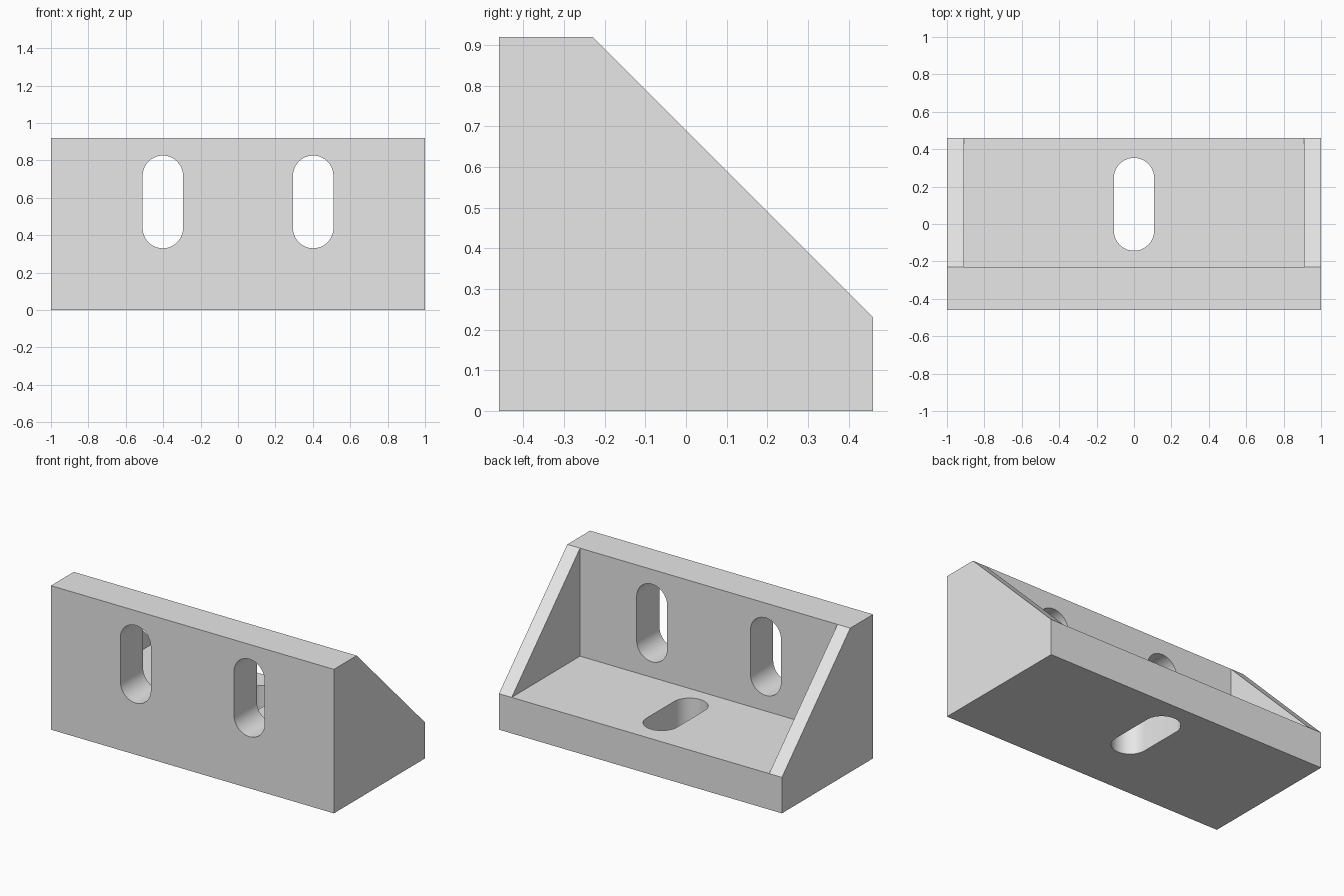
import bpy, bmesh
from math import sin, cos, pi
from mathutils import Vector

default = bpy.data.objects.get("Cube")
if default:
    bpy.data.objects.remove(default, do_unlink=True)

HALF_LENGTH, HALF_DEPTH, HEIGHT = 1.0, 0.46, 0.92
THICK = 0.23            # wall and floor thickness
RIB_INNER = 0.91        # inner face of the end ribs
SLOT_RADIUS, SLOT_STRAIGHT = 0.108, 0.14

grey = bpy.data.materials.new("plain grey")
grey.use_nodes = True
grey.diffuse_color = (0.8, 0.8, 0.8, 1)
grey.node_tree.nodes["Principled BSDF"].inputs["Base Color"].default_value = (0.8, 0.8, 0.8, 1)


def prism(name, points, sweep):
    """Extrude a closed outline along the sweep vector."""
    bm = bmesh.new()
    face = bm.faces.new([bm.verts.new(p) for p in points])
    result = bmesh.ops.extrude_face_region(bm, geom=[face])
    top = [g for g in result["geom"] if isinstance(g, bmesh.types.BMVert)]
    bmesh.ops.translate(bm, verts=top, vec=Vector(sweep))
    bmesh.ops.recalc_face_normals(bm, faces=bm.faces)
    mesh = bpy.data.meshes.new(name)
    bm.to_mesh(mesh)
    bm.free()
    mesh.materials.append(grey)
    obj = bpy.data.objects.new(name, mesh)
    bpy.context.collection.objects.link(obj)
    return obj


def slot_outline(steps=20):
    """Rounded slot outline, long in its second direction."""
    points = []
    for start, shift in ((0, SLOT_STRAIGHT), (pi, -SLOT_STRAIGHT)):
        for i in range(steps + 1):
            a = start + pi * i / steps
            points.append((SLOT_RADIUS * cos(a), shift + SLOT_RADIUS * sin(a)))
    return points


def cut(target, cutter):
    """Subtract the cutter, then discard it."""
    cutter.hide_render = True
    mod = target.modifiers.new("cut", "BOOLEAN")
    mod.operation, mod.solver, mod.object = "DIFFERENCE", "EXACT", cutter
    bpy.context.view_layer.objects.active = target
    bpy.ops.object.modifier_apply(modifier=mod.name)
    bpy.data.objects.remove(cutter, do_unlink=True)


# Solid bracket body with the sloped rear
side = [(-HALF_DEPTH, 0), (HALF_DEPTH, 0), (HALF_DEPTH, THICK),
        (-THICK, HEIGHT), (-HALF_DEPTH, HEIGHT)]
bracket = prism("corner_bracket", [(-HALF_LENGTH, y, z) for y, z in side],
                (2 * HALF_LENGTH, 0, 0))

# Pocket between the end ribs
pocket = [(-THICK, THICK), (0.7, THICK), (0.7, 1.2), (-THICK, 1.2)]
cut(bracket, prism("pocket_cutter", [(-RIB_INNER, y, z) for y, z in pocket],
                   (2 * RIB_INNER, 0, 0)))

# Two upright slots through the wall
for x in (-0.402, 0.402):
    cut(bracket, prism("wall_slot_cutter",
                       [(x + u, -0.6, 0.578 + v) for u, v in slot_outline()],
                       (0, 0.5, 0)))

# One slot through the floor
cut(bracket, prism("floor_slot_cutter",
                   [(u, 0.105 + v, -0.1) for u, v in slot_outline()],
                   (0, 0, 0.5)))

# Smooth slot ends, sharp edges elsewhere
bpy.ops.object.select_all(action="DESELECT")
bracket.select_set(True)
bpy.context.view_layer.objects.active = bracket
bpy.ops.object.shade_smooth_by_angle(angle=pi / 6)
